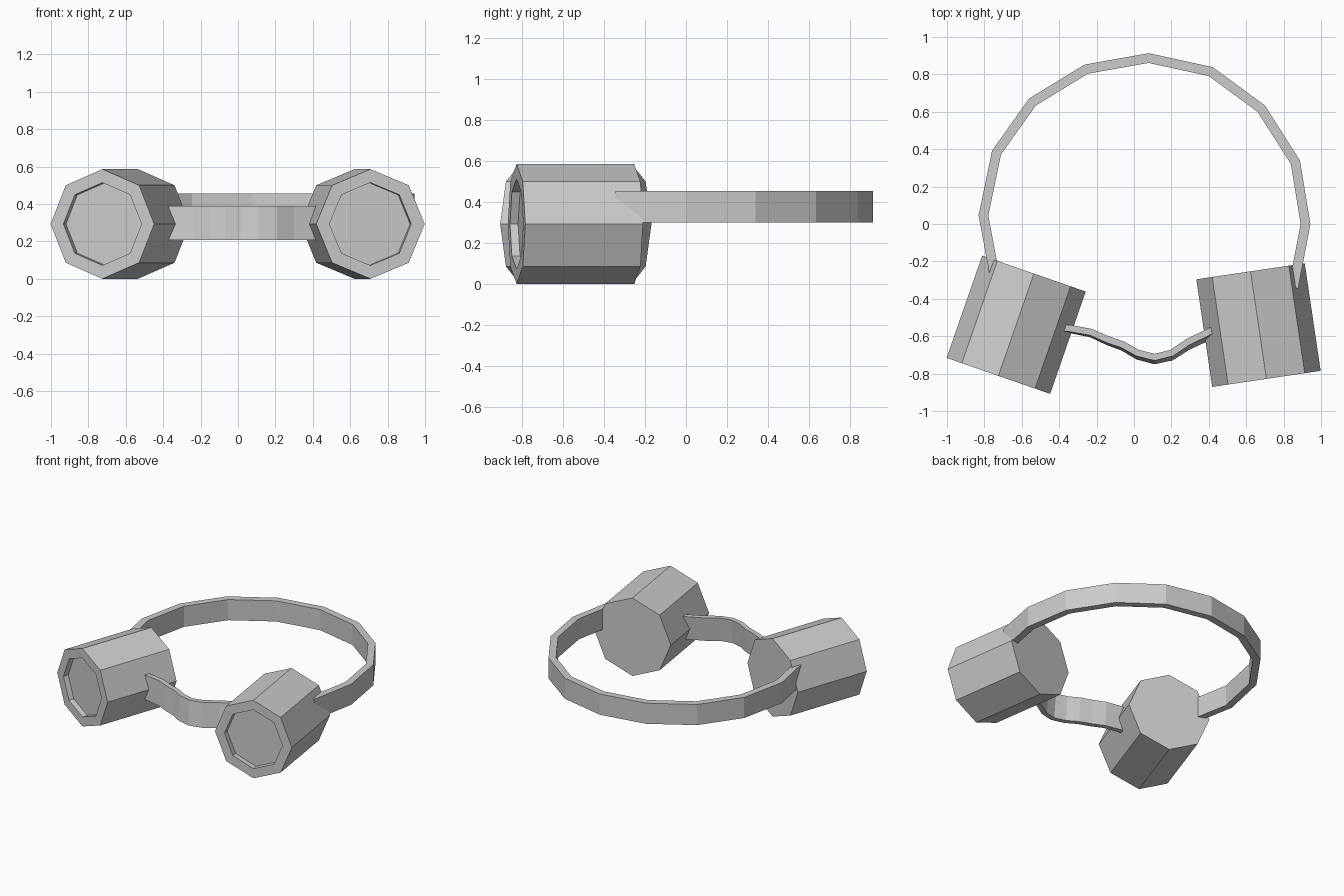
import bpy, bmesh
from mathutils import Vector, Matrix

if "Cube" in bpy.data.objects:
    bpy.data.objects.remove(bpy.data.objects["Cube"])

R = 0.293


def finish(bm, name):
    bmesh.ops.recalc_face_normals(bm, faces=bm.faces[:])
    mesh = bpy.data.meshes.new(name)
    bm.to_mesh(mesh)
    bm.free()
    obj = bpy.data.objects.new(name, mesh)
    bpy.context.collection.objects.link(obj)
    return obj


def eye_cup(name, front, back):
    """Octagonal barrel with a recessed front lens."""
    f, b = Vector((*front, R)), Vector((*back, R))
    axis = (b - f).normalized()
    up = Vector((0, 0, 1))
    side = up.cross(axis)
    bm = bmesh.new()
    bmesh.ops.create_cone(bm, cap_ends=True, segments=8, radius1=R,
                          radius2=R, depth=(b - f).length)
    bm.normal_update()
    lens = min(bm.faces, key=lambda face: face.calc_center_median().z)
    bmesh.ops.inset_individual(bm, faces=[lens], thickness=0.072)
    bmesh.ops.inset_individual(bm, faces=[lens], thickness=0.001, depth=-0.04)
    rot = Matrix((side, up, axis)).transposed().to_4x4()
    bm.transform(Matrix.Translation((f + b) / 2) @ rot)
    return finish(bm, name)


def band(name, path, thick, z0, z1, lean=(0, 0)):
    """Flat ribbon on edge; lean pushes the lower edge forward, start to end."""
    pts = [Vector(p) for p in path]
    bm = bmesh.new()
    rings = []
    for i, p in enumerate(pts):
        d = (pts[min(i + 1, len(pts) - 1)] - pts[max(i - 1, 0)]).normalized()
        n = Vector((-d.y, d.x)) * thick / 2
        t = i / (len(pts) - 1)
        low = Vector((0, -(lean[0] * (1 - t) + lean[1] * t)))
        corners = [(p + n, z1), (p - n, z1), (p - n + low, z0), (p + n + low, z0)]
        rings.append([bm.verts.new((q.x, q.y, z)) for q, z in corners])
    for a, b in zip(rings, rings[1:]):
        for k in range(4):
            m = (k + 1) % 4
            bm.faces.new((a[k], a[m], b[m], b[k]))
    bm.faces.new(rings[0])
    bm.faces.new(rings[-1][::-1])
    return finish(bm, name)


# Two eye cups, each turned slightly outwards
eye_cup("left_eye_cup", (-0.725, -0.812), (-0.535, -0.265))
eye_cup("right_eye_cup", (0.708, -0.828), (0.623, -0.253))

# Head strap looping behind the cups
band("head_strap",
     [(-0.74, -0.30), (-0.805, 0.045), (-0.735, 0.382), (-0.543, 0.652),
      (-0.255, 0.828), (0.078, 0.887), (0.41, 0.815), (0.68, 0.617),
      (0.863, 0.33), (0.917, 0.0), (0.852, -0.34)],
     0.052, 0.30, 0.455)

# Nose bridge between the cups
band("nose_bridge",
     [(-0.43, -0.55), (-0.34, -0.558), (-0.23, -0.578), (-0.14, -0.618),
      (-0.06, -0.645), (0.02, -0.69), (0.11, -0.712), (0.20, -0.69),
      (0.29, -0.63), (0.41, -0.572), (0.46, -0.55)],
     0.036, 0.208, 0.39, lean=(0.005, 0.03))
